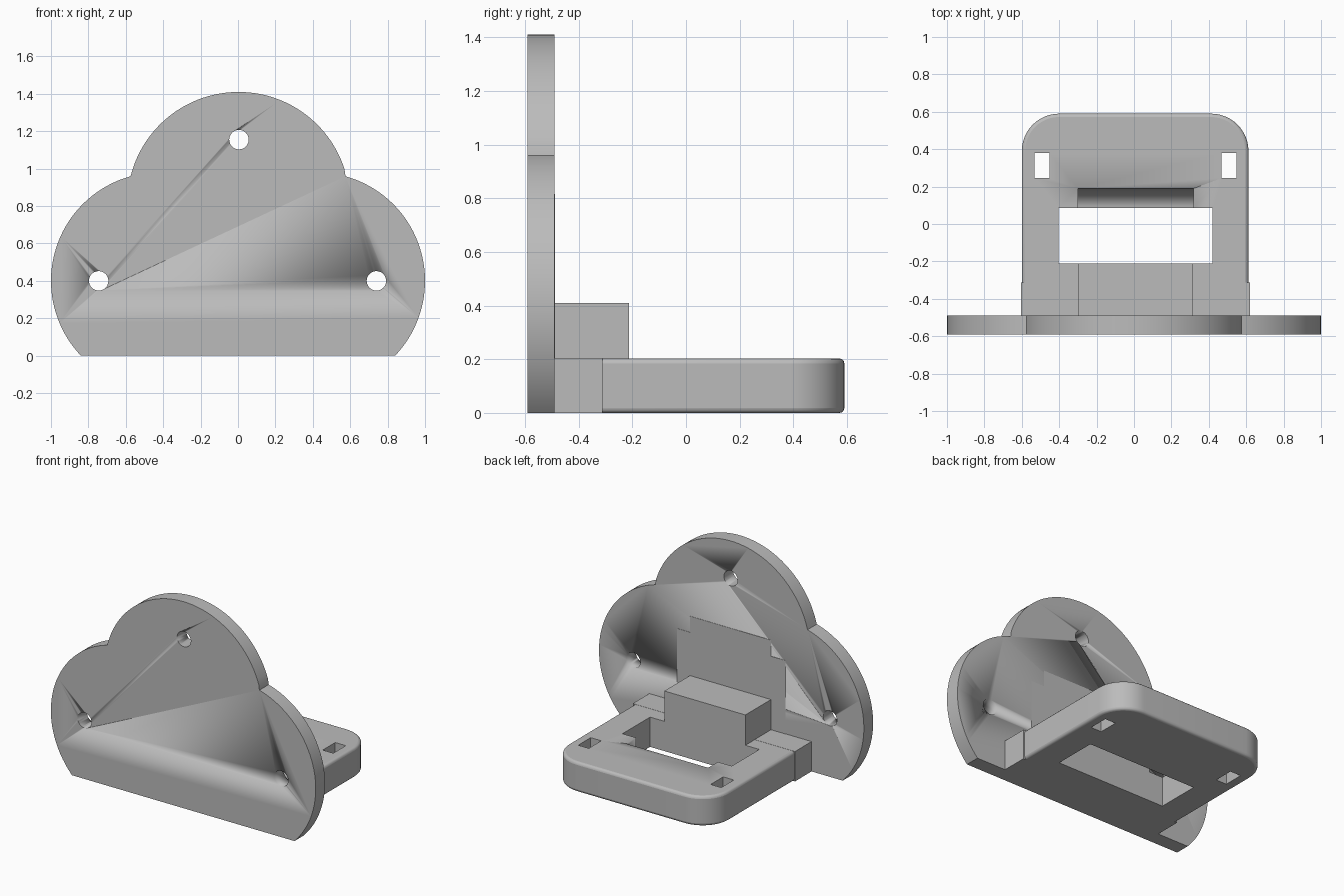
import bpy, bmesh
from math import sin, cos, pi, atan2
from mathutils import Matrix

if "Cube" in bpy.data.objects:
    bpy.data.objects.remove(bpy.data.objects["Cube"])

grey = bpy.data.materials.new("plain grey")
grey.use_nodes = True
grey.diffuse_color = (0.5, 0.5, 0.5, 1)
grey.node_tree.nodes["Principled BSDF"].inputs["Base Color"].default_value = (0.5, 0.5, 0.5, 1)

# Mappings from (profile u, profile v, depth) to world axes
ALONG_X = lambda u, v, d: (d, u, v)
ALONG_Y = lambda u, v, d: (u, d, v)
ALONG_Z = lambda u, v, d: (u, v, d)


def prism(name, points, axis, start, end):
    """Extrude a closed profile along one axis."""
    bm = bmesh.new()
    face = bm.faces.new([bm.verts.new(axis(u, v, start)) for u, v in points])
    out = bmesh.ops.extrude_face_region(bm, geom=[face])
    tops = [g for g in out["geom"] if isinstance(g, bmesh.types.BMVert)]
    bmesh.ops.translate(bm, verts=tops, vec=axis(0, 0, end - start))
    bmesh.ops.recalc_face_normals(bm, faces=bm.faces)
    mesh = bpy.data.meshes.new(name)
    bm.to_mesh(mesh)
    bm.free()
    mesh.materials.append(grey)
    obj = bpy.data.objects.new(name, mesh)
    bpy.context.collection.objects.link(obj)
    return obj


def box(name, x0, x1, y0, y1, z0, z1):
    return prism(name, [(x0, y0), (x1, y0), (x1, y1), (x0, y1)], ALONG_Z, z0, z1)


def arc(cu, cv, r, a0, a1, n):
    return [(cu + r * cos(a0 + (a1 - a0) * i / n), cv + r * sin(a0 + (a1 - a0) * i / n))
            for i in range(n + 1)]


def cut(target, cutter):
    mod = target.modifiers.new(cutter.name, "BOOLEAN")
    mod.operation = "DIFFERENCE"
    mod.solver = "EXACT"
    mod.object = cutter
    cutter.hide_render = True
    cutter.hide_viewport = True
    cutter.display_type = "WIRE"


def smooth(obj):
    bpy.ops.object.select_all(action="DESELECT")
    obj.select_set(True)
    bpy.context.view_layer.objects.active = obj
    bpy.ops.object.shade_smooth_by_angle(angle=pi / 6)


# Cloud-shaped wall plate: right lobe, top lobe, left lobe, flat foot
low = atan2(-0.4, 0.42)
join = atan2(0.56, 0.155)
top = atan2(0.15, 0.575)
outline = arc(0.42, 0.4, 0.58, low, join, 40)
outline += arc(0.003, 0.815, 0.595, top, pi - top, 48)[1:-1]
outline += arc(-0.42, 0.4, 0.58, pi - join, pi - low, 40)
plate = prism("wall_plate", outline, ALONG_Y, -0.59, -0.49)
smooth(plate)
for name, x, z in (("top", 0.005, 1.155), ("left", 0.74, 0.4), ("right", -0.745, 0.4)):
    hole = prism(name + "_screw_hole_cutter", arc(x, z, 0.052, 0, 2 * pi * 31 / 32, 31),
                 ALONG_Y, -0.7, -0.4)
    smooth(hole)
    cut(plate, hole)

# Barely raised stepped pad on the back of the plate
box("pad_wide", -0.41, 0.41, -0.495, -0.488, 0.1, 0.705)
box("pad_tall", -0.3, 0.31, -0.495, -0.488, 0.1, 0.815)

# Shelf with rounded back corners and softened edges
shelf_outline = [(-0.6, -0.49), (0.612, -0.49)]
shelf_outline += arc(0.412, 0.39, 0.2, 0, pi / 2, 12)
shelf_outline += arc(-0.4, 0.39, 0.2, pi / 2, pi, 12)
shelf = prism("shelf", shelf_outline, ALONG_Z, 0, 0.203)
bevel = shelf.modifiers.new("soft_edges", "BEVEL")
bevel.width = 0.018
bevel.segments = 3
bevel.limit_method = "ANGLE"
bevel.angle_limit = pi / 4
smooth(shelf)

# Window, curved scoop behind it, and two strap slots
cut(shelf, box("window_cutter", -0.405, 0.42, -0.212, 0.085, -0.2, 0.4))
scoop = [(0.06, 0.3), (0.19, 0.3)] + [(0.085 + 0.105 * cos(a), 0.203 - 0.16 * sin(a))
                                     for a in [pi / 2 * i / 12 for i in range(13)]]
scoop_cutter = prism("scoop_cutter", scoop + [(0.06, 0.043)], ALONG_X, -0.3, 0.318)
smooth(scoop_cutter)
cut(shelf, scoop_cutter)
for name, x in (("right", -0.492), ("left", 0.508)):
    cut(shelf, box(name + "_slot_cutter", x - 0.04, x + 0.04, 0.245, 0.38, -0.2, 0.4))

# Thick root where the shelf meets the plate, and the raised block
box("shelf_root", -0.605, 0.62, -0.495, -0.312, 0, 0.204)
box("raised_block", -0.3, 0.312, -0.495, -0.212, 0.15, 0.41)
